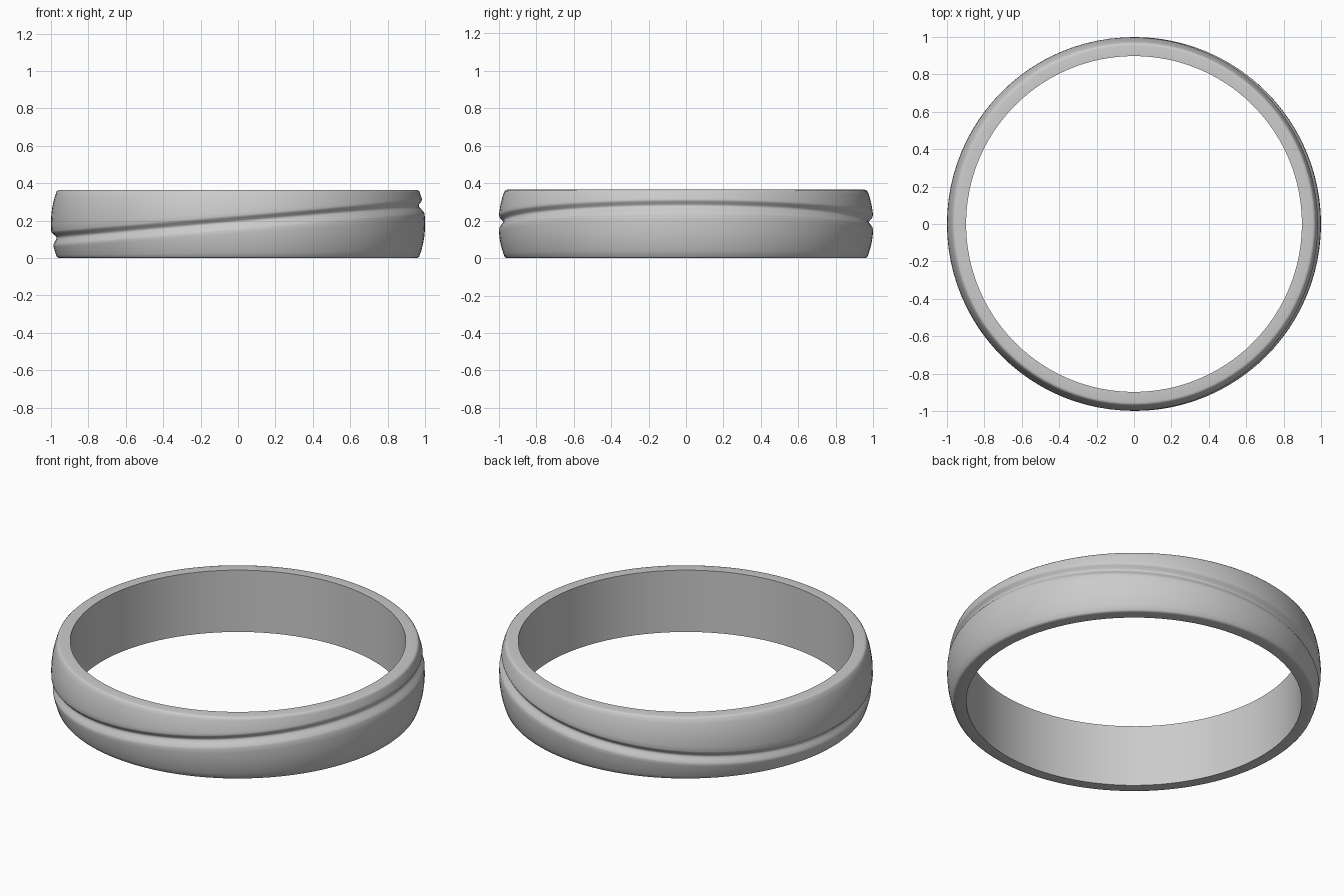
import bpy, bmesh, math

if "Cube" in bpy.data.objects:
    bpy.data.objects.remove(bpy.data.objects["Cube"])

N = 96          # segments around the band
H = 0.365       # band height
R_IN = 0.898    # inner wall radius
RIM = 0.008     # where the domed side starts, above and below the softened rims

# groove cross-section: (height offset, depth)
GROOVE = [(-0.042, 0.0), (-0.034, 0.003), (-0.018, 0.014), (-0.006, 0.023),
          (0.002, 0.025), (0.010, 0.021), (0.022, 0.008), (0.030, 0.002), (0.036, 0.0)]
STEPS = 7


def barrel(z):
    """Outer radius of the domed band at height z."""
    t = abs(z - H / 2) / (H / 2)
    return 1.0 - 0.034 * t ** 2.2


def section(a):
    """Closed profile (radius, z) at angle a; the groove lies on a tilted plane."""
    c = 0.193 + 0.085 * math.cos(a)
    lo, hi = c + GROOVE[0][0], c + GROOVE[-1][0]
    pts = [(R_IN, H), (R_IN, 0.0), (0.954, 0.0), (0.963, 0.002)]
    for i in range(STEPS):
        z = RIM + (lo - RIM) * i / STEPS
        pts.append((barrel(z), z))
    pts += [(barrel(c + dz) - d, c + dz) for dz, d in GROOVE]
    for i in range(1, STEPS + 1):
        z = hi + (H - RIM - hi) * i / STEPS
        pts.append((barrel(z), z))
    return pts + [(0.963, H - 0.002), (0.954, H)]


# Band: sweep the changing profile around z
bm = bmesh.new()
rings = []
for k in range(N):
    a = 2 * math.pi * k / N
    rings.append([bm.verts.new((r * math.cos(a), r * math.sin(a), z)) for r, z in section(a)])
for k in range(N):
    A, B = rings[k], rings[(k + 1) % N]
    n = len(A)
    for i in range(n):
        j = (i + 1) % n
        bm.faces.new((A[i], B[i], B[j], A[j]))
bmesh.ops.recalc_face_normals(bm, faces=bm.faces)
mesh = bpy.data.meshes.new("grooved_band")
bm.to_mesh(mesh)
bm.free()

# Pale metal
metal = bpy.data.materials.new("pale_metal")
metal.diffuse_color = (0.93, 0.94, 0.95, 1.0)
metal.use_nodes = True
metal.node_tree.nodes["Principled BSDF"].inputs["Base Color"].default_value = metal.diffuse_color
mesh.materials.append(metal)

band = bpy.data.objects.new("grooved_band", mesh)
bpy.context.collection.objects.link(band)
bpy.context.view_layer.objects.active = band
band.select_set(True)
bpy.ops.object.shade_smooth_by_angle(angle=math.radians(65))
